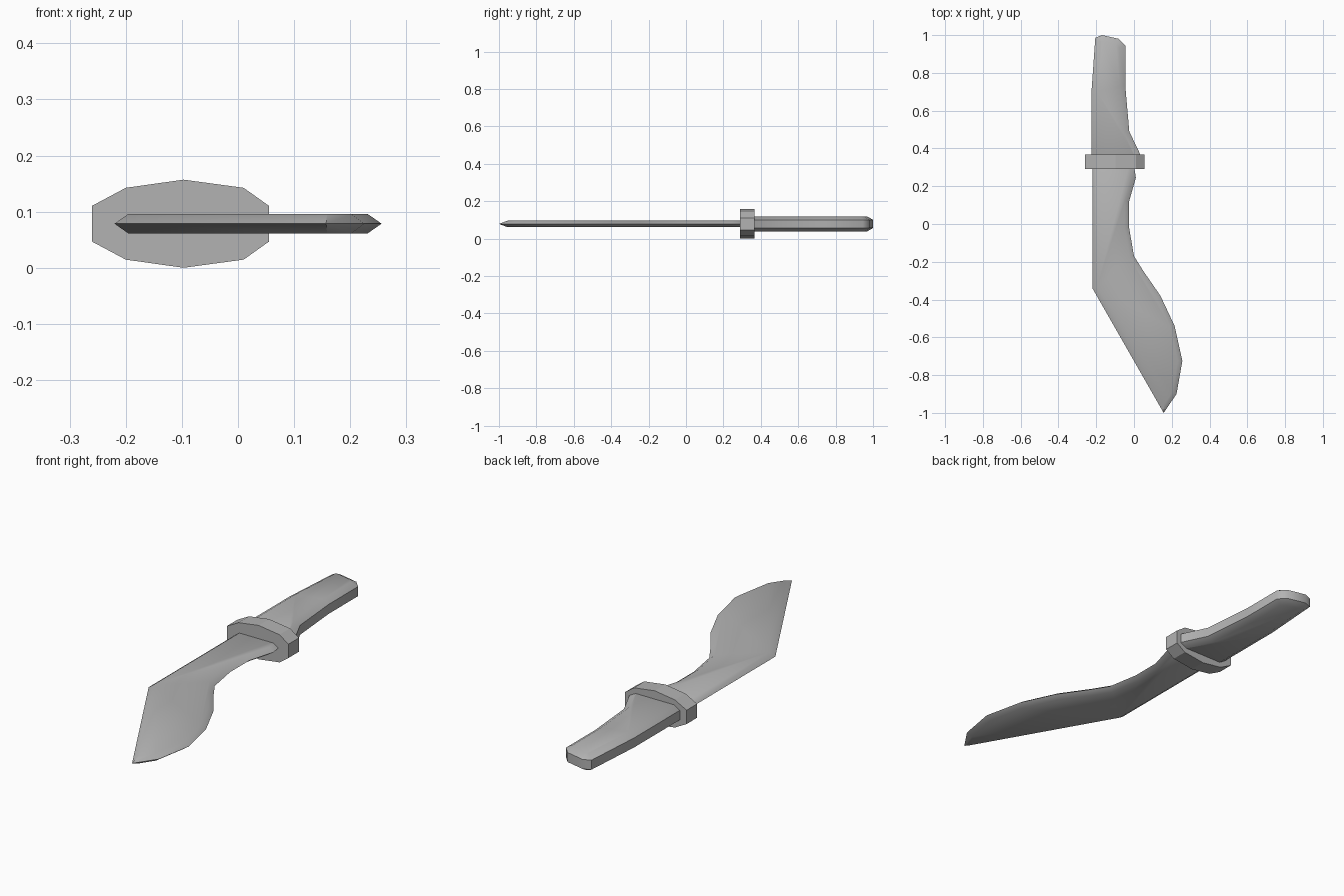
import bpy, bmesh, math

cube = bpy.data.objects.get("Cube")
if cube:
    bpy.data.objects.remove(cube, do_unlink=True)

MID = 0.0785  # height of the knife's middle plane

grey = bpy.data.materials.new("plain grey")
grey.use_nodes = True
colour = (0.45, 0.45, 0.45, 1)
grey.diffuse_color = colour
grey.node_tree.nodes["Principled BSDF"].inputs["Base Color"].default_value = colour


def add_object(name, bm):
    bmesh.ops.recalc_face_normals(bm, faces=bm.faces)
    mesh = bpy.data.meshes.new(name)
    bm.to_mesh(mesh)
    bm.free()
    mesh.materials.append(grey)
    obj = bpy.data.objects.new(name, mesh)
    obj.location.z = MID
    bpy.context.collection.objects.link(obj)
    return obj


def bevelled_slab(name, outline, wall, half, inset):
    """Outline with a wall, sloping in to flat faces; mirrored about its middle plane."""
    bm = bmesh.new()
    top = bm.faces.new([bm.verts.new((x, y, wall)) for x, y in outline])
    top.normal_update()
    if top.normal.z < 0:
        top.normal_flip()
    if wall:
        rim = bmesh.ops.extrude_edge_only(bm, edges=bm.edges[:])["geom"]
        for v in rim:
            if isinstance(v, bmesh.types.BMVert):
                v.co.z = 0
    bmesh.ops.inset_region(bm, faces=[top], thickness=inset,
                           use_boundary=True, use_even_offset=True)
    for v in top.verts:
        v.co.z = half
    bmesh.ops.mirror(bm, geom=bm.verts[:] + bm.edges[:] + bm.faces[:],
                     axis='Z', merge_dist=0.0005)
    obj = add_object(name, bm)
    bpy.ops.object.select_all(action='DESELECT')
    obj.select_set(True)
    bpy.context.view_layer.objects.active = obj
    bpy.ops.object.shade_smooth_by_angle(angle=math.radians(45))


# Blade: straight spine, angled point and swollen curved edge
bevelled_slab("blade", [
    (-0.22, 0.34), (-0.22, -0.34), (0.157, -1.0), (0.225, -0.9),
    (0.256, -0.725), (0.215, -0.54), (0.14, -0.38), (0.05, -0.25),
    (0.0, -0.17), (-0.026, -0.02), (-0.026, 0.12), (0.01, 0.245),
    (-0.005, 0.34)], 0, 0.017, 0.024)

# Handle: curved grip with a chamfered butt
bevelled_slab("handle", [
    (-0.225, 0.33), (-0.225, 0.7), (-0.205, 0.985), (-0.17, 1.0),
    (-0.08, 0.98), (-0.046, 0.945), (-0.046, 0.73), (-0.025, 0.49),
    (0.03, 0.375), (0.05, 0.33)], 0.022, 0.04, 0.03)

# Guard: ten-sided collar between blade and handle
right = [(0.055, 0.032), (0.01, 0.064), (-0.097, 0.0785), (-0.2, 0.064), (-0.26, 0.032)]
profile = right + [(x, -z) for x, z in reversed(right)]
bm = bmesh.new()
face = bm.faces.new([bm.verts.new((x, 0.29, z)) for x, z in profile])
new = bmesh.ops.extrude_face_region(bm, geom=[face], use_keep_orig=True)["geom"]
bmesh.ops.translate(bm, verts=[v for v in new if isinstance(v, bmesh.types.BMVert)],
                    vec=(0, 0.077, 0))
add_object("guard", bm)
